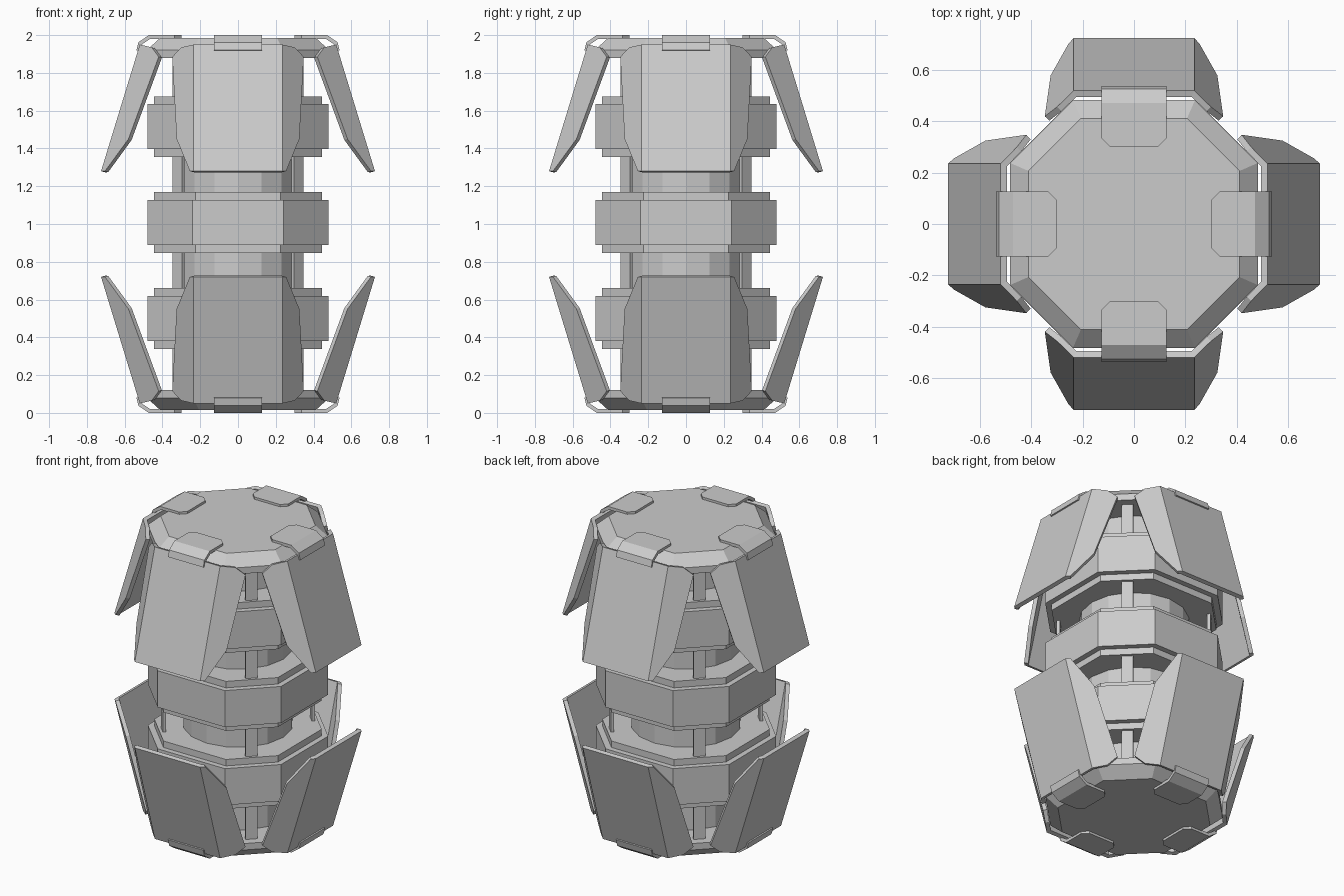
import bpy, bmesh, math
from mathutils import Matrix, Vector

cube = bpy.data.objects.get("Cube")
if cube:
    bpy.data.objects.remove(cube, do_unlink=True)

grey = bpy.data.materials.new("plain_grey")
grey.use_nodes = True
COLOUR = (0.6, 0.6, 0.6, 1)
grey.diffuse_color = COLOUR
grey.node_tree.nodes["Principled BSDF"].inputs["Base Color"].default_value = COLOUR

MID = 1.0  # height of the mirror plane


def finish(name, bm):
    mesh = bpy.data.meshes.new(name)
    bm.to_mesh(mesh)
    bm.free()
    mesh.materials.append(grey)
    obj = bpy.data.objects.new(name, mesh)
    bpy.context.collection.objects.link(obj)
    return obj


def place(bm, turn, flip):
    """Turn about z by a number of quarter turns and mirror to the bottom half."""
    bm.transform(Matrix.Rotation(turn * math.pi / 2, 4, 'Z'))
    if flip:
        for v in bm.verts:
            v.co.z = 2 * MID - v.co.z
        bmesh.ops.reverse_faces(bm, faces=bm.faces[:])


def octagon(half, corner, z):
    pts = []
    for k in range(4):
        turn = Matrix.Rotation(k * math.pi / 2, 3, 'Z')
        pts += [turn @ Vector((half, -corner, z)), turn @ Vector((half, corner, z))]
    return pts


def loft(bm, sections):
    """Closed solid through stacked octagons."""
    loops = [[bm.verts.new(p) for p in octagon(*s)] for s in sections]
    for low, high in zip(loops, loops[1:]):
        for i in range(8):
            j = (i + 1) % 8
            bm.faces.new((low[i], low[j], high[j], high[i]))
    bm.faces.new(loops[0][::-1])
    bm.faces.new(loops[-1])


# Central column
bm = bmesh.new()
bmesh.ops.create_cone(bm, cap_ends=True, segments=16, radius1=0.325, radius2=0.325,
                      depth=1.8, matrix=Matrix.Translation((0, 0, MID)))
finish("core_column", bm)

# Stepped octagonal rings
for name, z in (("lower", 0.5), ("middle", 1.008), ("upper", 1.515)):
    bm = bmesh.new()
    inner, outer = (0.445, 0.225), (0.48, 0.242)
    loft(bm, [(*inner, z - 0.161), (*inner, z - 0.119), (*outer, z - 0.119),
              (*outer, z + 0.119), (*inner, z + 0.119), (*inner, z + 0.161)])
    finish(name + "_ring", bm)

# Thin struts on the diagonals
for k in range(4):
    bm = bmesh.new()
    bmesh.ops.create_cube(bm, size=1)
    bm.transform(Matrix.Rotation((k + 0.5) * math.pi / 2, 4, 'Z')
                 @ Matrix.Translation((0.446, 0, MID))
                 @ Matrix.Diagonal((0.02, 0.07, 1.8, 1)))
    finish("strut", bm)


def folded_plate(bm):
    """Sheet with a flat centre and two folded wings, facing the front."""
    wing = [(0.235, -0.52, 1.95), (0.235, -0.725, 1.28), (0.255, -0.704, 1.28),
            (0.325, -0.58, 1.45), (0.348, -0.42, 1.885), (0.30, -0.457, 1.935)]
    right = [bm.verts.new(p) for p in wing]
    left = [bm.verts.new((-x, y, z)) for x, y, z in wing]
    bm.faces.new(right)
    bm.faces.new(left[::-1])
    bm.faces.new((left[0], left[1], right[1], right[0]))


def clip(bm):
    """Bent bracket from the cap over the plate's end."""
    w, t = 0.127, 0.02
    rows = [(w - 0.035, -0.30, 2.0), (w, -0.335, 2.0), (w, -0.472, 2.0),
            (w, -0.527, 1.962), (w, -0.538, 1.92)]
    pairs = [(bm.verts.new((-x, y, z)), bm.verts.new((x, y, z))) for x, y, z in rows]
    for (a, b), (c, d) in zip(pairs, pairs[1:]):
        bm.faces.new((a, c, d, b))


for flip, end in ((False, "upper"), (True, "lower")):
    # Bevelled end cap
    bm = bmesh.new()
    loft(bm, [(0.483, 0.238, 1.878), (0.483, 0.238, 1.92), (0.412, 0.207, 1.985)])
    place(bm, 0, flip)
    finish(end + "_cap", bm)
    # Flared plates and their clips on four sides
    for turn in range(4):
        for name, build, thick in (("plate", folded_plate, 0.025), ("clip", clip, 0.02)):
            bm = bmesh.new()
            build(bm)
            place(bm, turn, flip)
            obj = finish(end + "_" + name, bm)
            solid = obj.modifiers.new("Thickness", 'SOLIDIFY')
            solid.thickness = thick
            solid.offset = -1
            solid.use_even_offset = True
